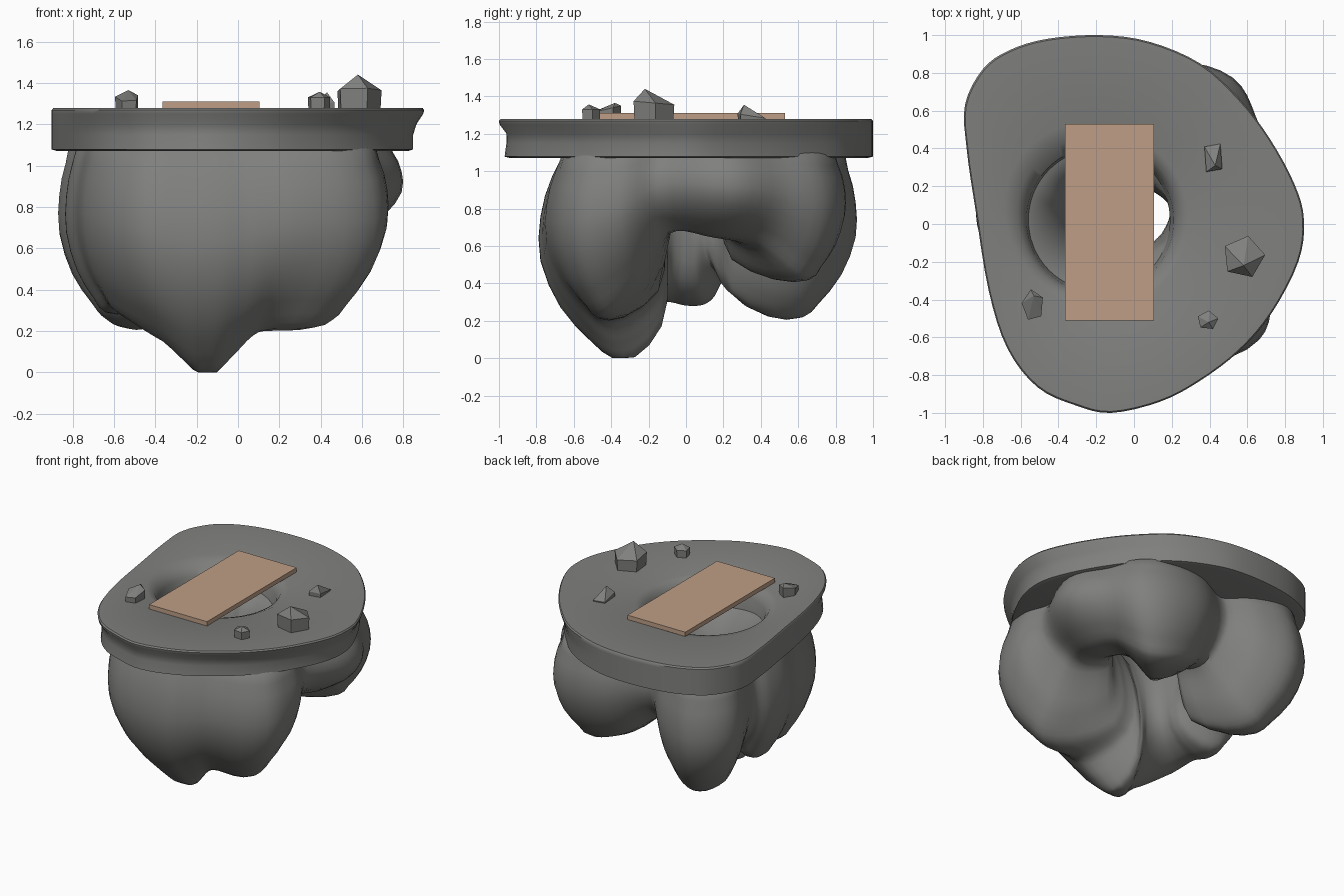
import bpy, bmesh, math
from mathutils import Vector

if "Cube" in bpy.data.objects:
    bpy.data.objects.remove(bpy.data.objects["Cube"])


def material(name, rgb):
    m = bpy.data.materials.new(name)
    m.diffuse_color = (*rgb, 1)
    m.use_nodes = True
    m.node_tree.nodes["Principled BSDF"].inputs["Base Color"].default_value = m.diffuse_color
    return m


GREY = material("grey_stone", (0.215, 0.215, 0.208))
TAN = material("tan_wood", (0.52, 0.345, 0.24))


def make(name, bm, mat, smooth=None):
    bmesh.ops.recalc_face_normals(bm, faces=bm.faces[:])
    me = bpy.data.meshes.new(name)
    bm.to_mesh(me)
    bm.free()
    ob = bpy.data.objects.new(name, me)
    bpy.context.collection.objects.link(ob)
    me.materials.append(mat)
    if smooth:
        bpy.ops.object.select_all(action='DESELECT')
        ob.select_set(True)
        bpy.context.view_layer.objects.active = ob
        bpy.ops.object.shade_smooth_by_angle(angle=math.radians(smooth))
    return ob


def spline(pts, steps):
    """Closed Catmull-Rom curve through points of any dimension."""
    n, out = len(pts), []
    for i in range(n):
        p = [pts[(i + k - 1) % n] for k in range(4)]
        for s in range(steps):
            t = s / steps
            out.append(tuple(0.5 * (2 * b + (c - a) * t + (2 * a - 5 * b + 4 * c - d) * t * t
                                    + (3 * b - a - 3 * c + d) * t ** 3)
                             for a, b, c, d in zip(*p)))
    return out


def loft(rings):
    """Join closed sections into a closed ring-shaped body."""
    bm = bmesh.new()
    vs = [[bm.verts.new(p) for p in r] for r in rings]
    n, m = len(vs), len(vs[0])
    for i in range(n):
        for j in range(m):
            a, b = vs[i], vs[(i + 1) % n]
            k = (j + 1) % m
            bm.faces.new((a[j], b[j], b[k], a[k]))
    return bm


def lerp(a, b, t):
    return a + (b - a) * t


# Slab: flat ring following the irregular outline, with a round hole
outline = [(-.46, .98), (-.66, .92), (-.80, .82), (-.895, .63), (-.885, .39), (-.84, .08),
           (-.77, -.35), (-.67, -.66), (-.51, -.865), (-.31, -.96), (-.12, -1.0), (.14, -.94),
           (.35, -.83), (.56, -.67), (.73, -.47), (.87, -.2), (.90, .02), (.85, .21),
           (.72, .45), (.56, .66), (.35, .85), (.08, .965), (-.18, 1.0)]
HX, HY = -.18, .02
rings = []
for x, y in spline(outline, 4):
    a = math.atan2(y - HY, x - HX)
    c, s = math.cos(a), math.sin(a)
    dip = .07 * max(0, math.cos(a - 2.3)) ** 2     # wider worn lip at the back left
    rim = lambda k, z: (x * k, y * k, z)
    hole = lambda r, z: (HX + r * c, HY + r * s, z)
    # the front and right sides undercut, the back and left are upright
    u = 1 - .03 * max(0, -y) - .065 * max(0, x)
    w = .02 * max(0, -y)
    rings.append([hole(.37, 1.07), rim(u - .03, 1.07), rim(u, 1.078), rim(u - w / 2, 1.15),
                  rim(lerp(u, 1, .3) - w, 1.2), rim(lerp(u, 1, .9), 1.25), rim(1, 1.268),
                  rim(.992, 1.278), hole(.47 + dip, 1.276), hole(.42 + dip / 2, 1.255),
                  hole(.39, 1.20)])
make("stone_slab", loft(rings), GREY, 40)

# Hanging lobes: key sections by angle (degrees, outer radius, tip radius, inner radius, bottom z)
keys = [(-10, .82, .60, .30, .67), (14, .97, .66, .35, .65), (32, .96, .72, .31, .60),
        (49, 1.02, .80, .26, .42), (70, .90, .70, .24, .48), (94, .70, .50, .22, .63),
        (106, .88, .62, .22, .36), (119, 1.03, .70, .22, .22), (136, .99, .67, .22, .27),
        (152, .70, .48, .20, .44), (164, .69, .48, .18, .31), (178, .68, .48, .16, .29),
        (194, .65, .46, .15, .31), (214, .71, .50, .14, .28), (244, .80, .47, .12, .15),
        (263, .78, .38, .10, .005), (276, .78, .37, .10, .005), (286, .79, .40, .10, .07),
        (300, .86, .50, .12, .20), (323, 1.01, .70, .18, .23), (338, .94, .66, .26, .40)]
dense = []
ext = keys + [(k[0] + 360, *k[1:]) for k in keys[:1]]
for i, sec in enumerate(spline(keys, 5)):
    k = i // 5
    dense.append((lerp(ext[k][0], ext[k + 1][0], (i % 5) / 5), *sec[1:]))
rings = []
for ang, R, T, I, zb in dense:
    zb = max(zb, 0)
    c, s = math.cos(math.radians(ang)), math.sin(math.radians(ang))
    f = .09 * (1 - max(0, -s) ** 4)                # the front shoulder slopes most
    prof = [(R * (.78 + f), 0), (R * (.92 + f * .4), .14), (R, .33), (R, .54),
            (lerp(R, T, .26), .76), (lerp(R, T, .66), .92), (lerp(R, T, .95), 1),
            (lerp(T, I, .35), .995), (lerp(T, I, .88), .85), (I, .58),
            (lerp(I, .38, .35), .2), (.40, 0)]
    rings.append([(-.15 + r * c, r * s, max(0, min(1.2, 1.13 - t * (1.13 - zb))))
                  for r, t in spline(prof, 2)])
make("hanging_rock_lobes", loft(rings), GREY, 60)

# Plank across the hole
bm = bmesh.new()
bmesh.ops.create_cube(bm, size=1)
for v in bm.verts:
    v.co = Vector((-.13 + v.co.x * .47, .01 + v.co.y * 1.04, 1.294 + v.co.z * .032))
make("wooden_plank", bm, TAN)


# Loose stones: faceted lumps with an off-centre peak
def stone(name, x, y, rx, ry, n, turn, shoulder, tilt, peak):
    bm = bmesh.new()
    levels = []
    for z, k, t in ((1.26, .95, 0), (shoulder, 1, tilt)):
        levels.append([bm.verts.new((x + rx * k * math.cos(a), y + ry * k * math.sin(a),
                                     z + t * math.sin(a)))
                       for a in (turn + math.tau * i / n for i in range(n))])
    top = bm.verts.new(peak)
    bm.faces.new(levels[0])
    for i in range(n):
        j = (i + 1) % n
        bm.faces.new((levels[0][i], levels[0][j], levels[1][j], levels[1][i]))
        bm.faces.new((levels[1][i], levels[1][j], top))
    make(name, bm, GREY)


stone("large_stone", .58, -.175, .115, .115, 5, .1, 1.365, -.01, (.58, -.22, 1.44))
stone("small_stone", .39, -.51, .057, .052, 5, .2, 1.33, 0, (.395, -.52, 1.357))
stone("back_stone", .42, .35, .06, .095, 4, .9, 1.295, -.015, (.43, .31, 1.355))
stone("left_stone", -.535, -.43, .06, .085, 5, .5, 1.33, .02, (-.53, -.38, 1.365))
